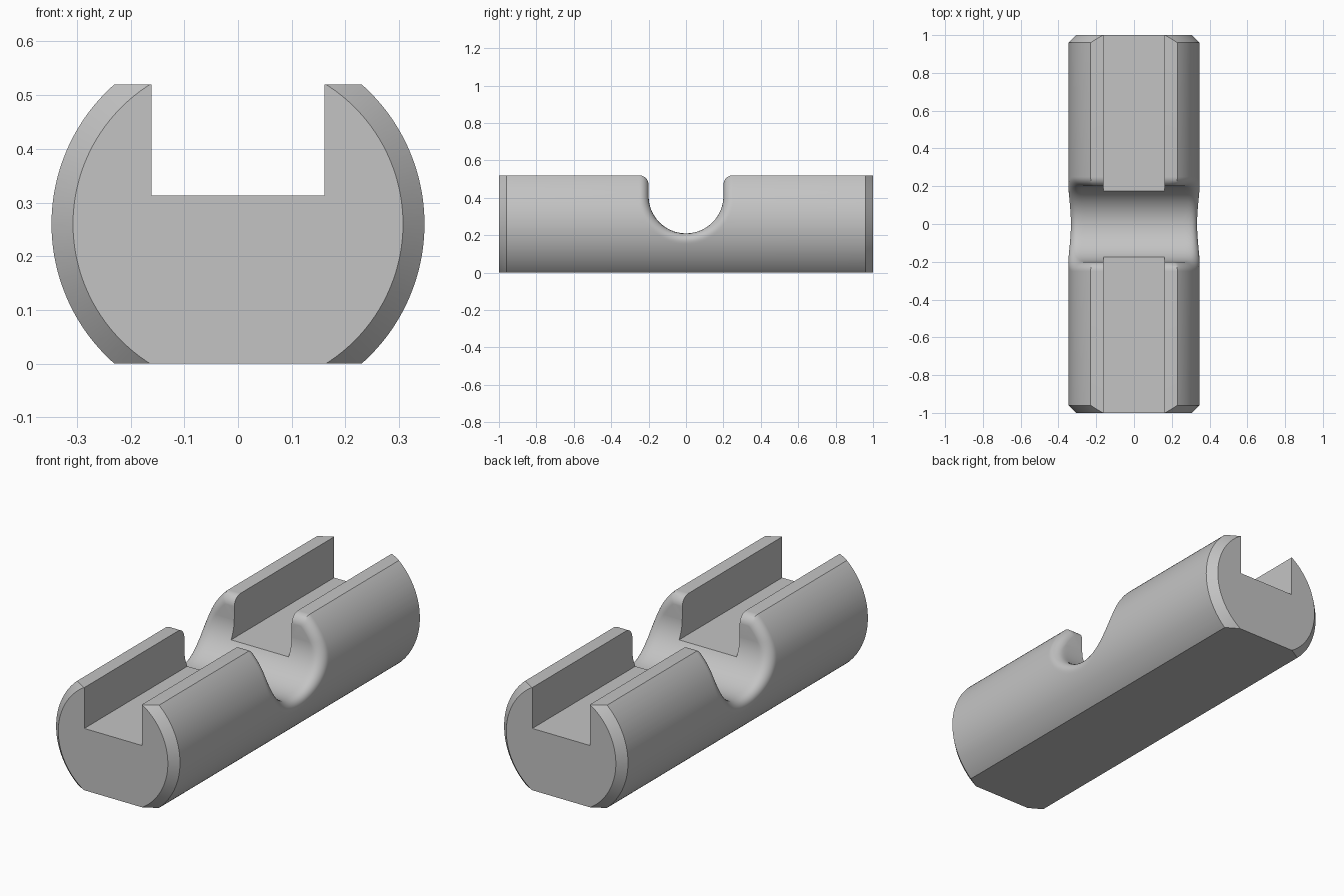
import bpy, bmesh, math
from mathutils import Vector

old = bpy.data.objects.get("Cube")
if old:
    bpy.data.objects.remove(old, do_unlink=True)

R, TOP, MID = 0.347, 0.52, 0.26       # bar radius, top flat, axis height
GR, GZ, FIL = 0.20, 0.41, 0.05        # cross groove radius, axis height, lip fillet
SLOT_X, SLOT_Z, CHAMFER = 0.161, 0.313, 0.04
CORE = Vector((0, 0, 0.12))

grey = bpy.data.materials.new("plain grey")
grey.use_nodes = True
colour = (0.55, 0.55, 0.55, 1)
grey.diffuse_color = colour
grey.node_tree.nodes["Principled BSDF"].inputs["Base Color"].default_value = colour


def make_object(name, bm):
    bmesh.ops.recalc_face_normals(bm, faces=bm.faces)
    mesh = bpy.data.meshes.new(name)
    bm.to_mesh(mesh)
    bm.free()
    mesh.materials.append(grey)
    ob = bpy.data.objects.new(name, mesh)
    bpy.context.collection.objects.link(ob)
    return ob


def loft(name, rings):
    bm = bmesh.new()
    loops = [[bm.verts.new(p) for p in ring] for ring in rings]
    n = len(loops[0])
    for a, b in zip(loops, loops[1:]):
        for i in range(n):
            j = (i + 1) % n
            bm.faces.new((a[i], a[j], b[j], b[i]))
    bm.faces.new(loops[0])
    bm.faces.new(loops[-1])
    return make_object(name, bm)


def outside(p):
    """Positive outside the flatted bar with its rounded cross groove."""
    bar = max(math.hypot(p.x, p.z - MID) - R, p.z - TOP, -p.z)
    groove = GR - math.hypot(p.y, min(p.z - GZ, 0))
    if p.z < MID and -p.z > math.hypot(p.x, p.z - MID) - R:
        return max(bar, groove)
    a, b = bar + FIL, groove + FIL
    return max(bar, groove, math.hypot(max(a, 0), max(b, 0)) - FIL)


def surface_point(y, direction):
    lo, hi = 0.0, 1.0
    start = CORE + Vector((0, y, 0))
    for _ in range(32):
        mid = (lo + hi) / 2
        if outside(start + direction * mid) > 0:
            hi = mid
        else:
            lo = mid
    return start + direction * lo


# Directions through the bar outline: right arc, top flat, left arc
edge = math.asin(MID / R)
corner = R * math.cos(edge)
STEPS = 56
arc = [-edge + 2 * edge * i / STEPS for i in range(STEPS + 1)]
outline = [(R * math.cos(t), MID + R * math.sin(t)) for t in arc]
outline += [(corner * (1 - i / 6), TOP) for i in range(1, 12)]
outline += [(-R * math.cos(t), MID + R * math.sin(t)) for t in reversed(arc)]
rays = [(Vector((x, 0, z)) - CORE).normalized() for x, z in outline]

# Stations along the bar, dense across the groove and its lip
half = [GR * math.sin(math.pi / 2 * i / 28) for i in range(1, 28)]
half += [GR - 0.0001, GR + 0.0001]
half += [GR + FIL * (1 - math.cos(math.pi / 2 * i / 10)) for i in range(1, 11)]
half += [1.05]
stations = [-y for y in reversed(half)] + [0] + half
bar = loft("grooved_bar", [[surface_point(y, d) for d in rays] for y in stations])

# Conical envelope that chamfers the round edge at both ends
flare = 0.12
profile = [(-1, R - CHAMFER), (-1 + flare, R - CHAMFER + flare),
           (1 - flare, R - CHAMFER + flare), (1, R - CHAMFER)]
turn = [2 * math.pi * i / 128 for i in range(128)]
envelope = loft("chamfer_envelope", [
    [(r * math.cos(t), y, MID + r * math.sin(t)) for t in turn] for y, r in profile])

# Lengthwise slot cutter
bm = bmesh.new()
bmesh.ops.create_cube(bm, size=1)
bmesh.ops.scale(bm, vec=(2 * SLOT_X, 3, 1), verts=bm.verts)
bmesh.ops.translate(bm, vec=(0, 0, SLOT_Z + 0.5), verts=bm.verts)
slot = make_object("slot_cutter", bm)

bpy.context.view_layer.objects.active = bar
bar.select_set(True)
for cutter, operation in ((envelope, 'INTERSECT'), (slot, 'DIFFERENCE')):
    mod = bar.modifiers.new(cutter.name, 'BOOLEAN')
    mod.operation, mod.solver, mod.object = operation, 'EXACT', cutter
    bpy.ops.object.modifier_apply(modifier=mod.name)
    bpy.data.objects.remove(cutter, do_unlink=True)

bpy.ops.object.shade_smooth_by_angle(angle=math.radians(28))
